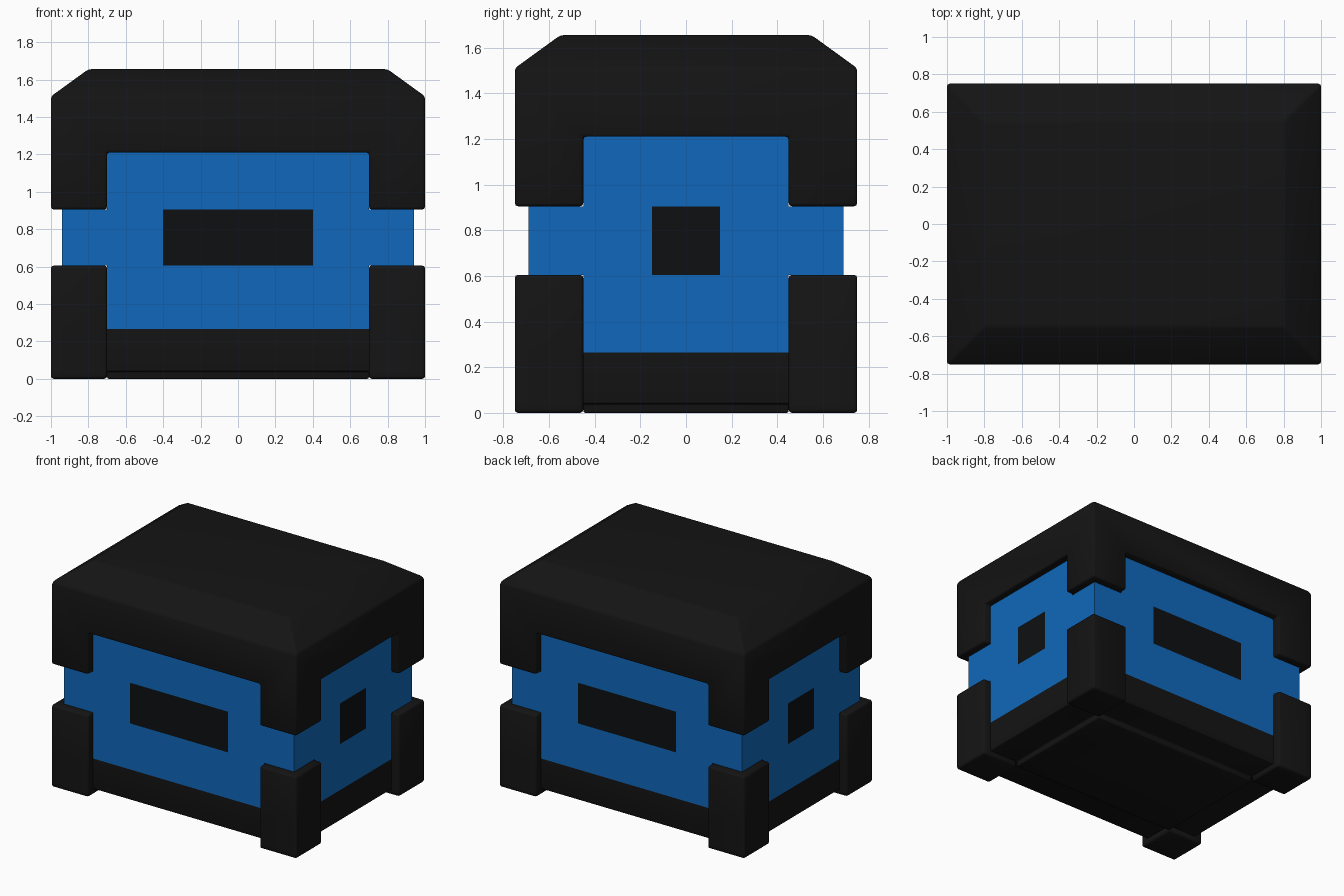
import bpy, bmesh, math
from itertools import product

if "Cube" in bpy.data.objects:
    bpy.data.objects.remove(bpy.data.objects["Cube"])


def mirrored(values):
    return [-v for v in reversed(values)] + values


# Lattice planes shared by all parts, so neighbouring parts meet exactly
XS = mirrored([0.40, 0.70, 0.94, 1.00])
YS = mirrored([0.15, 0.45, 0.69, 0.75])
ZS = [0.0, 0.04, 0.265, 0.605, 0.905, 1.21, 1.51, 1.655]
AXES = (XS, YS, ZS)
TOP_X, TOP_Y = 0.80, 0.55


def part_at(cell):
    """Name of the part filling a lattice cell, or None when it is empty."""
    if any(not 0 <= i < len(a) - 1 for i, a in zip(cell, AXES)):
        return None
    x, y, z = [abs(a[i] + a[i + 1]) / 2 for i, a in zip(cell, AXES)]
    core = x < 0.94 and y < 0.69
    corner = x > 0.70 and y > 0.45
    if z > 1.21:
        return "lid"
    if z < 0.04:
        if corner:
            return "corner_feet"
        return "base" if x < 0.70 and y < 0.45 else None
    if core:
        if z < 0.265:
            return "base"
        front = x < 0.40 and y > 0.45
        side = y < 0.15 and x > 0.70
        if 0.605 < z < 0.905 and (front or side):
            return "handle_panels"
        return "body"
    if corner:
        if z < 0.605:
            return "corner_feet"
        if z > 0.905:
            return "lid"
    return None


def material(name, color):
    mat = bpy.data.materials.new(name)
    mat.diffuse_color = (*color, 1)
    mat.use_nodes = True
    mat.node_tree.nodes["Principled BSDF"].inputs["Base Color"].default_value = mat.diffuse_color
    return mat


def build_part(name, mat, bevel=0.0, simplify=False):
    """Skin only the outside faces of one part, then round its edges."""
    bm = bmesh.new()
    for cell in product(*(range(len(a) - 1) for a in AXES)):
        if part_at(cell) != name:
            continue
        for a, s in product(range(3), (0, 1)):
            beside = list(cell)
            beside[a] += 1 if s else -1
            if part_at(beside):
                continue
            quad = []
            for u, v in ((0, 0), (1, 0), (1, 1), (0, 1)):
                i = list(cell)
                i[a] += s
                i[(a + 1) % 3] += u
                i[(a + 2) % 3] += v
                p = [ax[k] for ax, k in zip(AXES, i)]
                if p[2] == ZS[-1]:  # sloped rim of the lid
                    p[0] = max(-TOP_X, min(TOP_X, p[0]))
                    p[1] = max(-TOP_Y, min(TOP_Y, p[1]))
                quad.append(bm.verts.new(p))
            bm.faces.new(quad if s else quad[::-1])
    bmesh.ops.remove_doubles(bm, verts=bm.verts[:], dist=1e-4)
    if simplify:
        bmesh.ops.dissolve_limit(bm, angle_limit=math.radians(1),
                                 verts=bm.verts[:], edges=bm.edges[:])
    if bevel:
        edges = [e for e in bm.edges
                 if len(e.link_faces) == 2 and e.calc_face_angle(0) > 0.5]
        bmesh.ops.bevel(bm, geom=edges, offset=bevel, segments=2,
                        profile=0.5, affect='EDGES')
    mesh = bpy.data.meshes.new(name)
    bm.to_mesh(mesh)
    bm.free()
    mesh.materials.append(mat)
    ob = bpy.data.objects.new(name, mesh)
    bpy.context.collection.objects.link(ob)
    if bevel:
        bpy.ops.object.select_all(action='DESELECT')
        ob.select_set(True)
        bpy.context.view_layer.objects.active = ob
        bpy.ops.object.shade_smooth_by_angle(angle=math.radians(50))
    return ob


black = material("black_shell", (0.007, 0.007, 0.007))
blue = material("blue_body", (0.005, 0.14, 0.50))
dark = material("dark_panel", (0.004, 0.005, 0.006))

# Lid with sloped rim and hanging corners
build_part("lid", black, bevel=0.014, simplify=True)
# Four corner feet and the recessed base between them
build_part("corner_feet", black, bevel=0.014)
build_part("base", black, bevel=0.008)
# Inset blue walls with dark panels flush on all four sides
build_part("body", blue)
build_part("handle_panels", dark)
